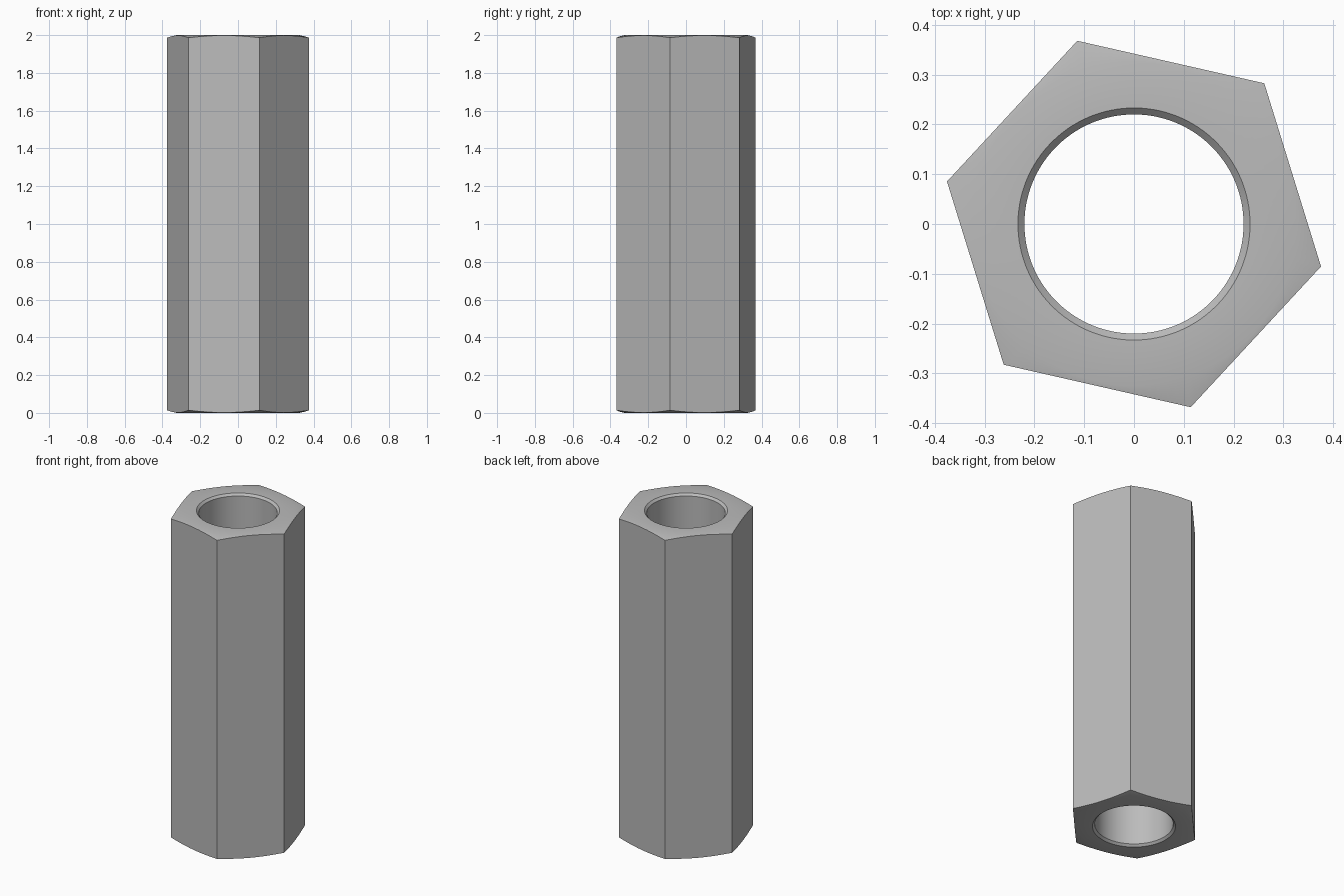
import bpy, bmesh
from math import sin, cos, pi, radians

cube = bpy.data.objects.get("Cube")
if cube:
    bpy.data.objects.remove(cube, do_unlink=True)

HEIGHT = 2.0
CORNER_R = 0.385
APOTHEM = CORNER_R * cos(pi / 6)
BORE_R, MOUTH_R, FLAT_R = 0.22, 0.233, 0.325
CORNER_DROP = 0.014
TURN = radians(-12.8)
PER_SIDE = 20
SEGMENTS = 6 * PER_SIDE

# Plain grey metal
steel = bpy.data.materials.new("grey_steel")
steel.use_nodes = True
grey = (0.5, 0.5, 0.5, 1)
steel.diffuse_color = grey
steel.node_tree.nodes["Principled BSDF"].inputs["Base Color"].default_value = grey


def section(i):
    """Closed radial profile: bore, mouth chamfer, end face, hexagon edge."""
    local = (i % PER_SIDE) / PER_SIDE * pi / 3 - pi / 6
    hex_r = APOTHEM / cos(local)
    drop = CORNER_DROP * (hex_r - FLAT_R) / (CORNER_R - FLAT_R)
    half = [(BORE_R, MOUTH_R - BORE_R), (MOUTH_R, 0), (FLAT_R, 0), (hex_r, drop)]
    return half + [(r, HEIGHT - z) for r, z in reversed(half)]


# Hexagonal sleeve with a through bore and domed end chamfers
bm = bmesh.new()
rings = []
for i in range(SEGMENTS):
    a = TURN + 2 * pi * i / SEGMENTS
    rings.append([bm.verts.new((r * cos(a), r * sin(a), z)) for r, z in section(i)])
for i in range(SEGMENTS):
    here, after = rings[i], rings[(i + 1) % SEGMENTS]
    for k in range(len(here)):
        j = (k + 1) % len(here)
        bm.faces.new((here[k], after[k], after[j], here[j]))
bmesh.ops.recalc_face_normals(bm, faces=bm.faces)

mesh = bpy.data.meshes.new("hex_sleeve")
bm.to_mesh(mesh)
bm.free()
mesh.materials.append(steel)
sleeve = bpy.data.objects.new("hex_sleeve", mesh)
bpy.context.collection.objects.link(sleeve)

# Smooth bore and end chamfers, crisp hexagon edges
bpy.ops.object.select_all(action='DESELECT')
sleeve.select_set(True)
bpy.context.view_layer.objects.active = sleeve
bpy.ops.object.shade_smooth_by_angle(angle=radians(30))
